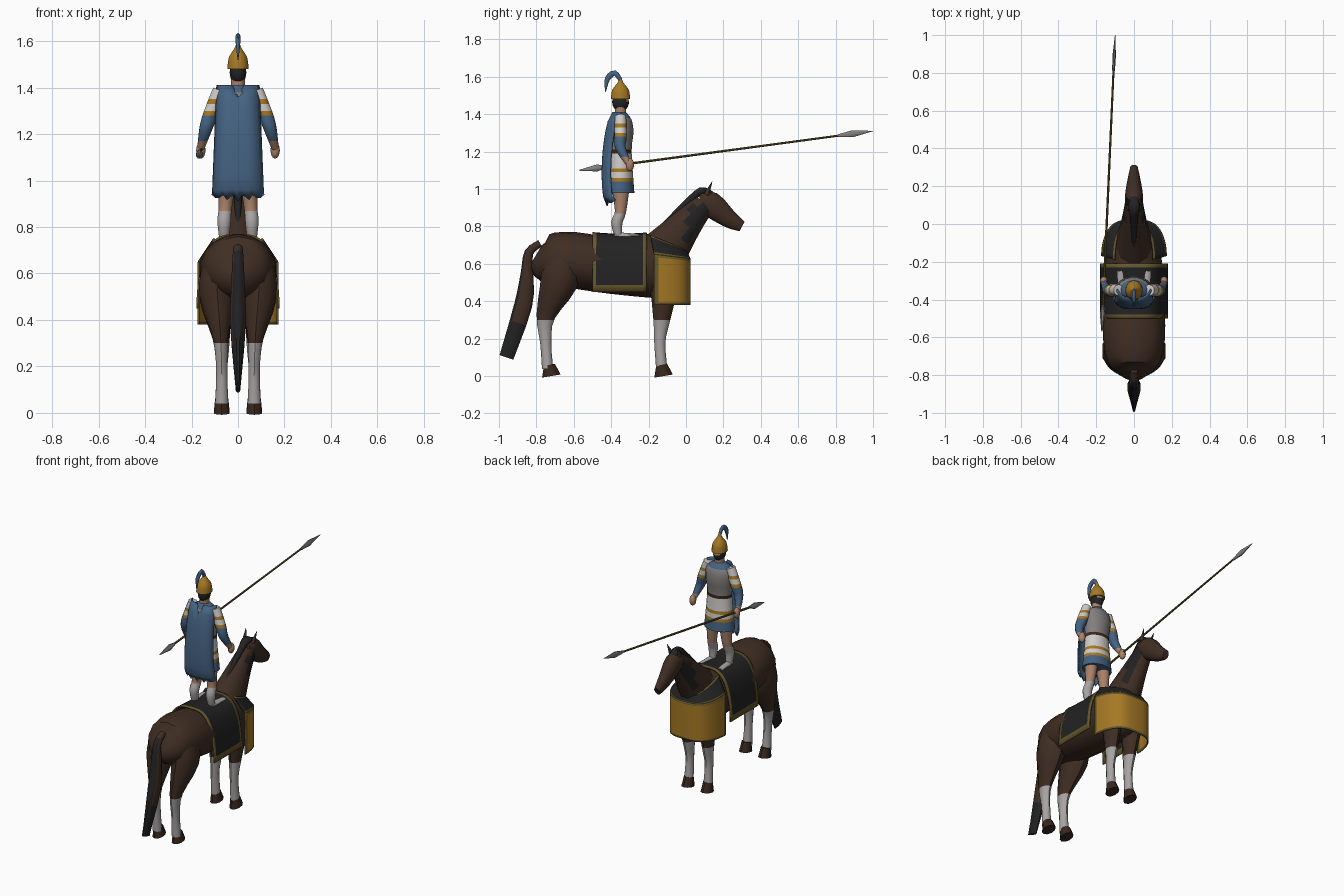
import bpy, bmesh, math
from mathutils import Vector

cube = bpy.data.objects.get("Cube")
if cube:
    bpy.data.objects.remove(cube, do_unlink=True)

COLOURS = {
    "coat_brown": (.05, .027, .017), "hoof_brown": (.04, .02, .012),
    "cloth_black": (.017, .016, .016), "cape_blue": (.06, .125, .225),
    "brass": (.38, .19, .018), "olive_trim": (.13, .095, .025),
    "stocking_grey": (.4, .37, .37), "linen_white": (.62, .6, .58),
    "steel_grey": (.23, .21, .21), "skin": (.4, .22, .14),
}
materials = {}
for colour, rgb in COLOURS.items():
    material = bpy.data.materials.new(colour)
    material.use_nodes = True
    material.diffuse_color = (*rgb, 1)
    material.node_tree.nodes["Principled BSDF"].inputs["Base Color"].default_value = (*rgb, 1)
    materials[colour] = material


def finish(name, bm, paint):
    """Make the object; paint is a colour, a rule(face), or bands of (top height, colour)."""
    rule = paint
    if isinstance(paint, str):
        rule = lambda face: paint
    elif isinstance(paint, list):
        for top, colour in paint:
            geometry = bm.verts[:] + bm.edges[:] + bm.faces[:]
            bmesh.ops.bisect_plane(bm, geom=geometry, plane_co=(0, 0, top), plane_no=(0, 0, 1))
        rule = lambda face: next(c for top, c in paint if face.calc_center_median().z < top)
    bmesh.ops.recalc_face_normals(bm, faces=bm.faces)
    bm.normal_update()
    used = []
    for face in bm.faces:
        colour = rule(face)
        if colour not in used:
            used.append(colour)
        face.material_index = used.index(colour)
    mesh = bpy.data.meshes.new(name)
    bm.to_mesh(mesh)
    bm.free()
    for colour in used:
        mesh.materials.append(materials[colour])
    ob = bpy.data.objects.new(name, mesh)
    bpy.context.collection.objects.link(ob)
    bpy.ops.object.select_all(action='DESELECT')
    ob.select_set(True)
    bpy.context.view_layer.objects.active = ob
    bpy.ops.object.shade_smooth_by_angle(angle=math.radians(40))
    return ob


def spline(points, steps):
    """Resample a path smoothly through its points."""
    last = len(points) - 1
    result = []
    for i in range(last):
        a, b, c, d = (points[min(max(i + k, 0), last)] for k in (-1, 0, 1, 2))
        for k in range(steps):
            t = k / steps
            result.append(b + (c - a) * t / 2 + (a * 2 - b * 5 + c * 4 - d) * t * t / 2
                          + (b * 3 - a - c * 3 + d) * t * t * t / 2)
    return result + [points[last]]


def tube(name, points, paint, sides=12, steps=3):
    """Loft oval rings along (x, y, z, half width, optional half depth)."""
    path = spline([Vector(p if len(p) > 4 else (*p, p[-1])) for p in points], steps)
    centres = [Vector(p[:3]) for p in path]
    bm = bmesh.new()
    rings = []
    for i, p in enumerate(path):
        along = (centres[min(i + 1, len(path) - 1)] - centres[max(i - 1, 0)]).normalized()
        across = Vector((1, 0, 0))
        across = (across - along * across.dot(along)).normalized()
        up = along.cross(across)
        angles = [math.tau * (k + .5) / sides for k in range(sides)]
        rings.append([bm.verts.new(centres[i] + across * p[3] * math.cos(a) + up * p[4] * math.sin(a))
                      for a in angles])
    for ring, following in zip(rings, rings[1:]):
        for k in range(sides):
            bm.faces.new((ring[k - 1], ring[k], following[k], following[k - 1]))
    bm.faces.new(rings[0])
    bm.faces.new(rings[-1])
    return finish(name, bm, paint)


def midline(name, points, paint, sides=12):
    """Tube in the centre plane, from (y, z, half width, optional half depth)."""
    tube(name, [(0, *p) for p in points], paint, sides)


def column(name, points, paint, sides=16):
    """Upright tube on the rider's axis, from (z, half width, optional half depth)."""
    midline(name, [(RIDER, *p) for p in points], paint, sides)


def pair(name, points, paint, sides=10, steps=3):
    for side, sign in (("left", 1), ("right", -1)):
        tube(f"{side}_{name}", [(sign * x, *rest) for x, *rest in points], paint, sides, steps)


def ball(name, centre, radii, paint):
    bm = bmesh.new()
    bmesh.ops.create_uvsphere(bm, u_segments=16, v_segments=12, radius=1)
    bmesh.ops.scale(bm, vec=radii, verts=bm.verts)
    bmesh.ops.translate(bm, vec=centre, verts=bm.verts)
    finish(name, bm, paint)


def arch(width, base, rise, count=26):
    """Squarish arch as (x, height) pairs."""
    angles = [math.pi * k / count for k in range(count + 1)]
    return [(math.copysign(width * abs(math.cos(a)) ** .6, math.cos(a)), base + rise * math.sin(a))
            for a in angles]


def sheet(name, rows, colour, trim, trim_sides=True):
    """Cloth or plate through rows of points, with a trimmed border."""
    bm = bmesh.new()
    grid = [[bm.verts.new(p) for p in row] for row in rows]
    border = set()
    for i, (row, following) in enumerate(zip(grid, grid[1:])):
        for k in range(len(row) - 1):
            face = bm.faces.new((row[k], row[k + 1], following[k + 1], following[k]))
            if i in (0, len(grid) - 2) or trim_sides and k in (0, len(row) - 2):
                border.add(face)
    ob = finish(name, bm, lambda face: trim if face in border else colour)
    thickness = ob.modifiers.new("thickness", 'SOLIDIFY')
    thickness.thickness = .008
    thickness.offset = 0


def neck_paint(face):
    centre = face.calc_center_median()
    strap = centre.y > 0 and centre.z < .92 and abs(face.normal.x) > .75
    return "cloth_black" if strap else "coat_brown"


def tail_paint(face):
    dark = face.normal.y < -.6 or face.calc_center_median().z < .3
    return "cloth_black" if dark else "coat_brown"


def face_paint(face):
    bare = face.normal.y > .5 and face.calc_center_median().z > 1.46
    return "skin" if bare else "cloth_black"


# Horse trunk, neck, head, mane, ears and tail
midline("horse_body", [(-.8, .65, .04, .06), (-.75, .63, .13, .13), (-.6, .62, .167, .15), (-.4, .59, .16, .15),
                       (-.2, .59, .15, .17), (-.05, .57, .12, .15), (0, .56, .04, .06)], "coat_brown", 18)
midline("horse_neck", [(-.14, .64, .11, .14), (0, .81, .07, .09), (.1, .92, .05, .06)], neck_paint)
midline("horse_head", [(.07, .94, .04), (.13, .92, .05, .07), (.23, .84, .035, .05), (.3, .8, .02, .03)],
        "coat_brown")
midline("mane", [(-.13, .8, .01), (.03, .95, .02), (.1, .99, .03, .02), (.19, .93, .01)], "cloth_black")
midline("tail", [(-.78, .71, .02), (-.84, .66, .025), (-.85, .55, .03, .035), (-.87, .38, .035, .05),
                 (-.96, .1, .01, .04)], tail_paint)
pair("ear", [(.03, .11, .97, .015), (.04, .14, 1.04, .001)], "coat_brown")

# Horse legs with pale stockings, and hooves
stocking = [(.3, "stocking_grey"), (2, "coat_brown")]
pair("hind_leg", [(.08, -.66, .62, .08, .1), (.09, -.68, .5, .08, .1), (.075, -.75, .32, .035, .05),
                  (.07, -.75, .18, .025, .03), (.07, -.74, .04, .03)], stocking)
pair("front_leg", [(.08, -.11, .56, .06, .09), (.07, -.13, .3, .035, .045), (.07, -.14, .18, .025, .03),
                   (.07, -.13, .04, .03)], stocking)
for leg, y in (("hind", -.72), ("front", -.12)):
    pair(leg + "_hoof", [(.07, y, 0, .036, .05), (.07, y - .01, .06, .03)], "hoof_brown", steps=1)

# Saddle cloth draped over the back, sagging a little under the rider
RIDER = -.35
rows = []
for y in (-.5, -.48, RIDER, -.23, -.21):
    rise = .305 + .5 * (y - RIDER) ** 2
    rows.append([(x, y, z) for x, z in arch(.175, .45, rise)])
sheet("saddle_cloth", rows, "cloth_black", "olive_trim")

# Chest guard round the front, and the collar cloth from its rim up to the neck
plan = arch(.17, -.17, .19)
rows = [[(x, y, .38 + t * (.25 - .12 * y)) for x, y in plan] for t in (0, .05, .5, .95, 1)]
sheet("chest_guard", rows, "brass", "olive_trim")
rows = [[(x * (1 - .4 * t), y - .02 * t, .63 - .12 * y + t * (.05 - .3 * y)) for x, y in plan]
        for t in (0, .1, .5, .9, 1)]
sheet("neck_collar", rows, "cloth_black", "olive_trim", trim_sides=False)

# Rider's tunic, belt and cuirass in bands
dress = [(1.04, "cape_blue"), (1.06, "brass"), (1.09, "linen_white"), (1.11, "brass"), (1.19, "linen_white"),
         (1.21, "hoof_brown"), (1.38, "steel_grey"), (2, "cape_blue")]
column("torso_and_tunic", [(.98, .1, .075), (1.2, .08, .06), (1.3, .09, .07), (1.37, .085, .06), (1.41, .03)],
       dress, 20)

# Rider's limbs
sleeve = [(1.17, "skin"), (1.28, "cape_blue"), (1.3, "brass"), (1.33, "linen_white"), (1.35, "brass"),
          (2, "linen_white")]
pair("arm", [(.08, RIDER, 1.39, .03), (.12, RIDER, 1.28, .033), (.14, RIDER, 1.22, .028), (.16, -.31, 1.14, .016)],
     sleeve)
for side, x in (("left", .16), ("right", -.16)):
    ball(side + "_hand", (x, -.3, 1.13), (.02, .022, .035), "skin")
pair("rider_leg", [(.045, RIDER, 1.02, .042, .05), (.055, RIDER, .88, .03), (.06, -.37, .82, .03),
                   (.06, -.36, .74, .02)], [(.87, "stocking_grey"), (2, "skin")])
pair("foot", [(.06, -.38, .75, .02), (.07, -.25, .75, .02, .01)], "stocking_grey")

# Head, helmet and plume
column("neck", [(1.39, .03), (1.45, .03)], "skin")
ball("head", (0, RIDER, 1.465), (.036, .045, .05), face_paint)
column("helmet", [(1.48, .047, .053), (1.53, .04, .045), (1.57, .015), (1.6, .005)], "brass")
midline("plume", [(RIDER, 1.58, .01), (-.38, 1.62, .01, .015), (-.42, 1.59, .01, .015), (-.43, 1.52, .002)],
        "cape_blue")

# Cape with a notch at the neck and a ragged hem
rows = []
for i in range(11):
    t = i / 10
    row = []
    for k in range(-7, 8):
        s = k / 7
        notch = max(0, .05 - .17 * abs(s)) if i == 0 else 0
        hem = .03 * abs(math.sin(2 * k)) if i == 10 else 0
        back = -.39 - .04 * math.sqrt(abs(math.sin(math.pi * t))) - .03 * t
        row.append(((.09 + .02 * t) * s, back + .045 * s ** 4, 1.41 - t / 2 + hem - notch))
    rows.append(row)
sheet("cape", rows, "cape_blue", "cape_blue")

# Long spear through the right hand
butt, tip = Vector((-.17, -.57, 1.1)), Vector((-.1, 1, 1.31))
for part, colour, stations in (
        ("shaft", "olive_trim", [(.06, .007), (.9, .006)]),
        ("head", "steel_grey", [(.88, .008), (.93, .01, .02), (1, .001)]),
        ("butt", "steel_grey", [(0, .003), (.06, .016, .02), (.09, .008)])):
    tube("spear_" + part, [(*butt.lerp(tip, t), *radii) for t, *radii in stations], colour, 8, 1)
